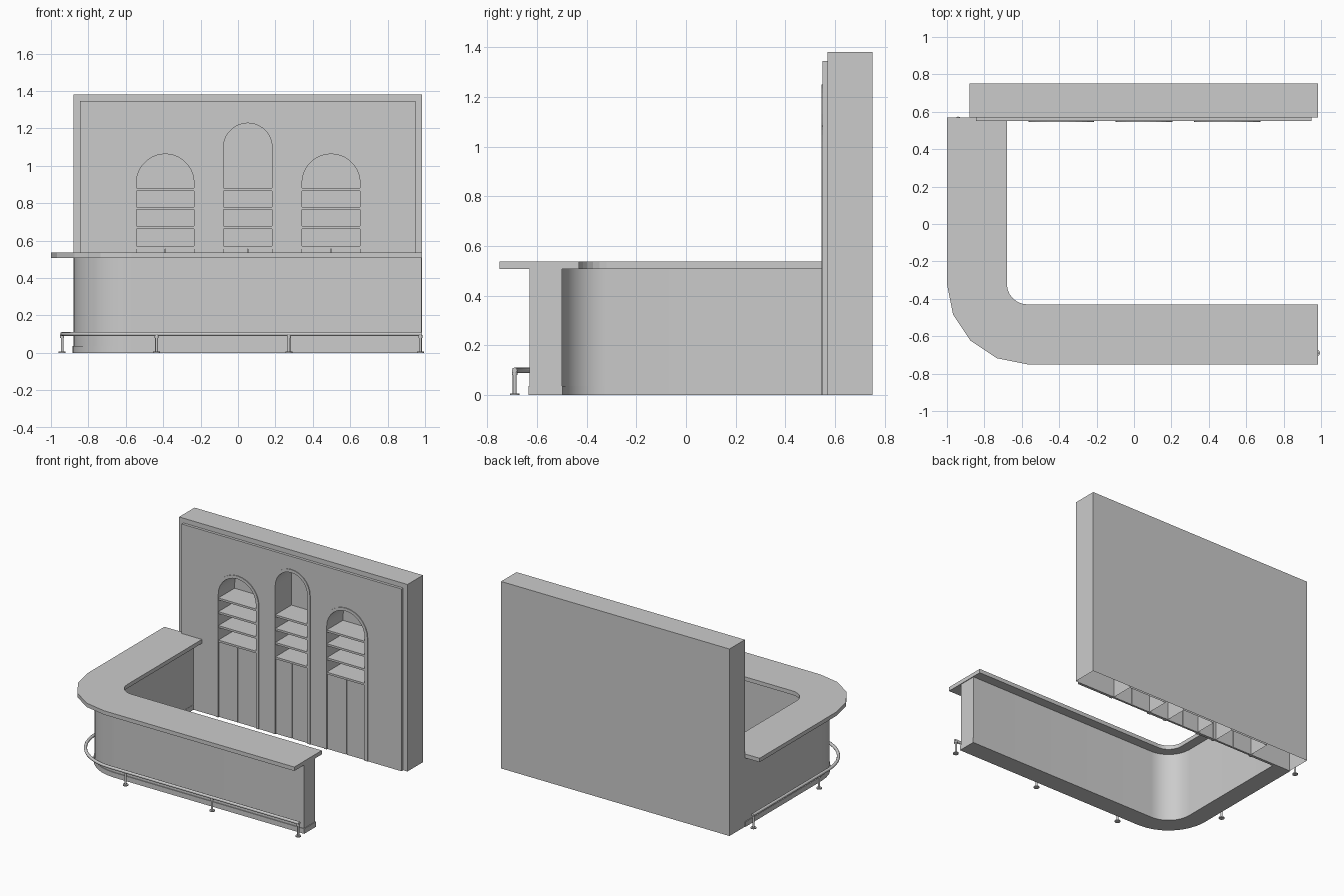
import bpy, bmesh, math
from mathutils import Vector

if "Cube" in bpy.data.objects:
    bpy.data.objects.remove(bpy.data.objects["Cube"])

CX, CY = -0.57, -0.32            # centre of the counter's rounded corner
WX0, WX1, WZ = -0.88, 0.985, 1.38
# niches: left x, right x, top z
NICHES = [("left", -0.565, -0.213, 1.085),
          ("middle", -0.10, 0.205, 1.25),
          ("right", 0.32, 0.675, 1.085)]
FRAME = 0.022


def finish(name, bm, smooth=False):
    bmesh.ops.recalc_face_normals(bm, faces=bm.faces[:])
    me = bpy.data.meshes.new(name)
    bm.to_mesh(me)
    bm.free()
    ob = bpy.data.objects.new(name, me)
    bpy.context.collection.objects.link(ob)
    if smooth:
        bpy.ops.object.select_all(action='DESELECT')
        ob.select_set(True)
        bpy.context.view_layer.objects.active = ob
        bpy.ops.object.shade_smooth_by_angle(angle=math.radians(35))
    return ob


def prism(name, pts, start, depth, smooth=False):
    """Extrude a closed outline of 3D points starting at the vector start."""
    bm = bmesh.new()
    face = bm.faces.new([bm.verts.new(Vector(p) + Vector(start)) for p in pts])
    ext = bmesh.ops.extrude_face_region(bm, geom=[face])
    bmesh.ops.translate(bm, vec=depth,
                        verts=[v for v in ext["geom"] if isinstance(v, bmesh.types.BMVert)])
    return finish(name, bm, smooth)


def box(name, x0, x1, y0, y1, z0, z1):
    pts = [(x0, y0, 0), (x1, y0, 0), (x1, y1, 0), (x0, y1, 0)]
    return prism(name, pts, (0, 0, z0), (0, 0, z1 - z0))


def corner_path(r, segs, x_end, y_end):
    """L-shaped plan path: left leg, rounded corner, front leg."""
    pts = [(CX - r, y_end, 0)]
    for i in range(segs + 1):
        a = math.pi + i / segs * math.pi / 2
        pts.append((CX + r * math.cos(a), CY + r * math.sin(a), 0))
    return pts + [(x_end, CY - r, 0)]


def band(name, r_out, r_in, z0, z1, segs_out, segs_in, x_end, y_end, smooth):
    outline = corner_path(r_out, segs_out, x_end, y_end) + corner_path(r_in, segs_in, x_end, y_end)[::-1]
    return prism(name, outline, (0, 0, z0), (0, 0, z1 - z0), smooth)


def arch(x0, x1, top, inset=0.0, segs=14):
    """Arch path from the left foot over the top to the right foot."""
    cx, r = (x0 + x1) / 2, (x1 - x0) / 2
    cz, r2 = top - r, r - inset
    pts = [(cx - r2, 0, 0)]
    for i in range(segs + 1):
        a = math.pi * (1 - i / segs)
        pts.append((cx + r2 * math.cos(a), 0, cz + r2 * math.sin(a)))
    return pts + [(cx + r2, 0, 0)]


def notched(x0, x1, z1):
    """Wall outline with the arches cut up from the floor."""
    pts = [(x0, 0, z1), (x0, 0, 0)]
    for _, a, b, top in NICHES:
        pts += arch(a, b, top)
    return pts + [(x1, 0, 0), (x1, 0, z1)]


# Counter
band("counter_body", 0.31, 0.18, 0, 0.51, 8, 8, 0.98, 0.57, True)
band("counter_skirting", 0.315, 0.178, 0, 0.037, 8, 8, 0.985, 0.57, True)
band("countertop", 0.43, 0.11, 0.508, 0.537, 4, 6, 0.985, 0.57, False)

# Foot rail
cu = bpy.data.curves.new("foot_rail", 'CURVE')
cu.dimensions = '3D'
cu.bevel_depth = 0.011
cu.bevel_resolution = 2
cu.use_fill_caps = True
path = corner_path(0.37, 12, 0.985, 0.565)
sp = cu.splines.new('POLY')
sp.points.add(len(path) - 1)
for p, co in zip(sp.points, path):
    p.co = (co[0], co[1], 0.1, 1)
bpy.context.collection.objects.link(bpy.data.objects.new("foot_rail", cu))

# Rail posts with floor discs and collars
for i, (x, y) in enumerate([(0.975, -0.69), (0.272, -0.69), (-0.435, -0.69), (-0.94, -0.21), (-0.94, 0.555)]):
    bm = bmesh.new()
    for r, z0, z1 in [(0.019, 0, 0.007), (0.0075, 0.007, 0.1), (0.011, 0.08, 0.095)]:
        ring = bmesh.ops.create_cone(bm, cap_ends=True, segments=16, radius1=r, radius2=r, depth=z1 - z0)
        bmesh.ops.translate(bm, verts=ring["verts"], vec=(x, y, (z0 + z1) / 2))
    finish(f"rail_post_{i + 1}", bm, True)

# Back wall: hollow shell, open underneath, front cut for the niches
bm = bmesh.new()
a, b, c, d = [[bm.verts.new((x, y, z)) for z in (0, WZ)]
              for x, y in [(WX0, 0.57), (WX0, 0.75), (WX1, 0.75), (WX1, 0.57)]]
for p, q in [(a, b), (b, c), (c, d)]:
    bm.faces.new((p[0], q[0], q[1], p[1]))
bm.faces.new((a[1], b[1], c[1], d[1]))
inner = [bm.verts.new((x, 0.57, z)) for x, _, z in notched(WX0, WX1, WZ)]
bm.faces.new(inner)
bmesh.ops.remove_doubles(bm, verts=bm.verts[:], dist=1e-5)
finish("back_wall", bm)

# Raised front panel
prism("wall_panel", notched(-0.845, 0.95, 1.345), (0, 0.55, 0), (0, 0.02, 0))

for side, x0, x1, top in NICHES:
    # Arched frame
    prism(side + "_arch_frame", arch(x0, x1, top) + arch(x0, x1, top, FRAME)[::-1],
          (0, 0.545, 0), (0, 0.027, 0))
    # Niche lining and back
    bm = bmesh.new()
    pts = arch(x0, x1, top, FRAME)
    front = [bm.verts.new((x, 0.57, z)) for x, _, z in pts]
    back = [bm.verts.new((x, 0.735, z)) for x, _, z in pts]
    for k in range(len(pts) - 1):
        bm.faces.new((front[k], front[k + 1], back[k + 1], back[k]))
    bm.faces.new(back)
    finish(side + "_niche", bm, True)
    # Shelves
    for n, z in enumerate((0.555, 0.662, 0.765, 0.866)):
        box(f"{side}_shelf_{n + 1}", x0 + 0.002, x1 - 0.002, 0.547, 0.735, z, z + 0.015)
    # Double cupboard doors
    mid = (x0 + x1) / 2
    box(side + "_door_a", x0 + FRAME, mid - 0.002, 0.555, 0.57, 0, 0.555)
    box(side + "_door_b", mid + 0.002, x1 - FRAME, 0.555, 0.57, 0, 0.555)
